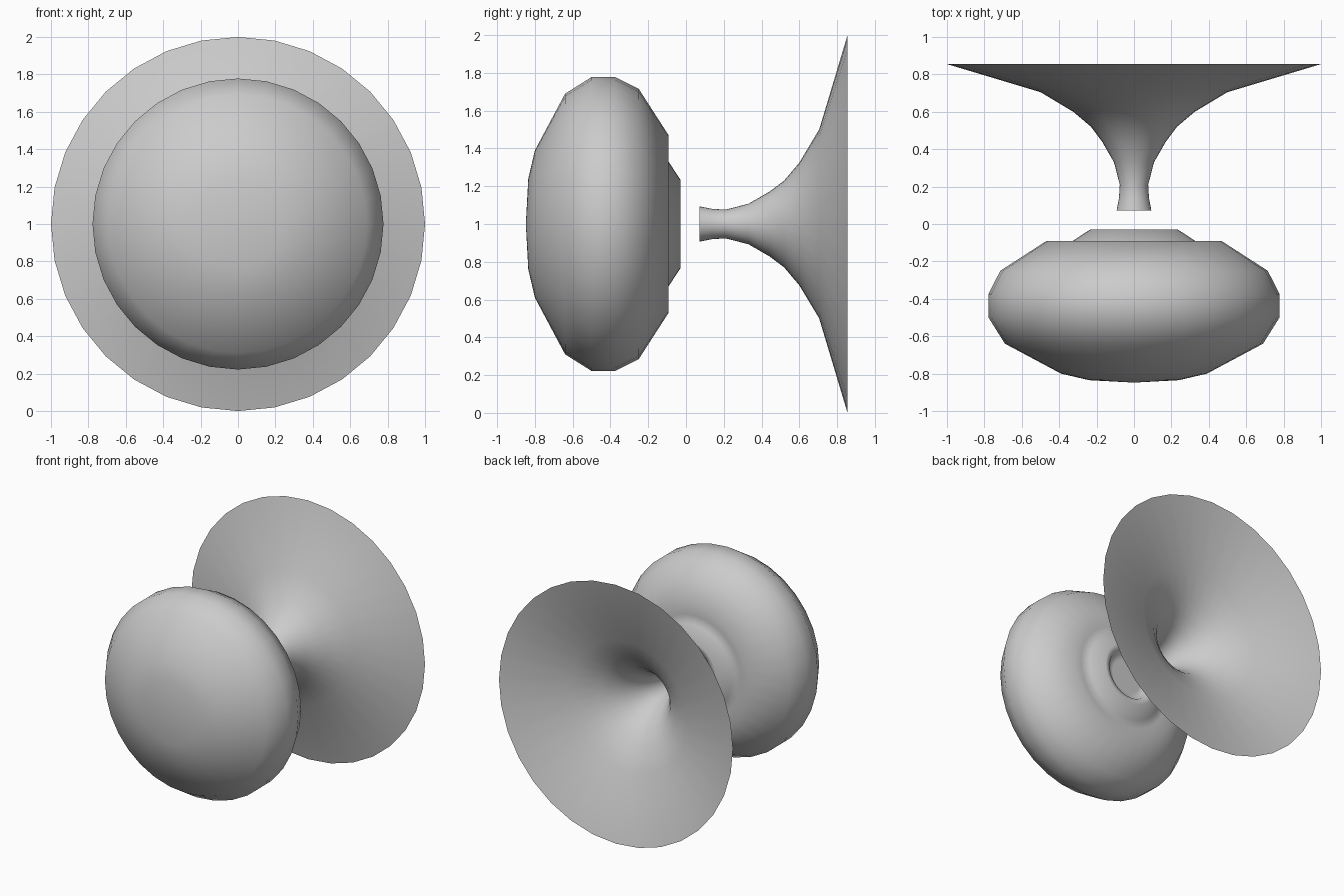
import bpy, bmesh, math

if "Cube" in bpy.data.objects:
    bpy.data.objects.remove(bpy.data.objects["Cube"], do_unlink=True)

SEGMENTS = 32
AXIS_HEIGHT = 1.0

grey = bpy.data.materials.new("light grey")
grey.use_nodes = True
colour = (0.6, 0.6, 0.6, 1)
grey.diffuse_color = colour
grey.node_tree.nodes["Principled BSDF"].inputs["Base Color"].default_value = colour


def lathe(name, profile, sharp_angle):
    """Turn (radius, y) points around the lengthwise axis."""
    bm = bmesh.new()
    points = [bm.verts.new((0, y, r)) for r, y in profile]
    edges = [bm.edges.new(pair) for pair in zip(points, points[1:])]
    bmesh.ops.spin(bm, geom=points + edges, cent=(0, 0, 0), axis=(0, 1, 0),
                   angle=math.tau, steps=SEGMENTS, use_merge=True)
    bmesh.ops.remove_doubles(bm, verts=bm.verts, dist=0.0005)
    bmesh.ops.recalc_face_normals(bm, faces=bm.faces)
    mesh = bpy.data.meshes.new(name)
    bm.to_mesh(mesh)
    bm.free()
    mesh.materials.append(grey)
    obj = bpy.data.objects.new(name, mesh)
    bpy.context.collection.objects.link(obj)
    obj.location.z = AXIS_HEIGHT
    bpy.ops.object.select_all(action="DESELECT")
    obj.select_set(True)
    bpy.context.view_layer.objects.active = obj
    bpy.ops.object.shade_smooth_by_angle(angle=math.radians(sharp_angle))
    return obj


# Rounded body: domed front, full waist, grooved back and recessed collar
lathe("rounded_body", [
    (0, -0.848), (0.24, -0.835), (0.39, -0.80), (0.69, -0.64),
    (0.778, -0.50), (0.778, -0.375), (0.715, -0.25), (0.47, -0.092),
    (0.39, -0.115), (0.33, -0.092), (0.235, -0.03),
    (0.19, -0.04), (0.165, -0.085), (0.125, -0.085), (0, -0.085),
], 75)

# Flared horn: thin open shell with an open throat
lathe("flared_horn", [
    (0.093, 0.072), (0.08, 0.14), (0.076, 0.21), (0.107, 0.33),
    (0.17, 0.44), (0.23, 0.52), (0.325, 0.60), (0.50, 0.705), (1.0, 0.855),
], 75)
